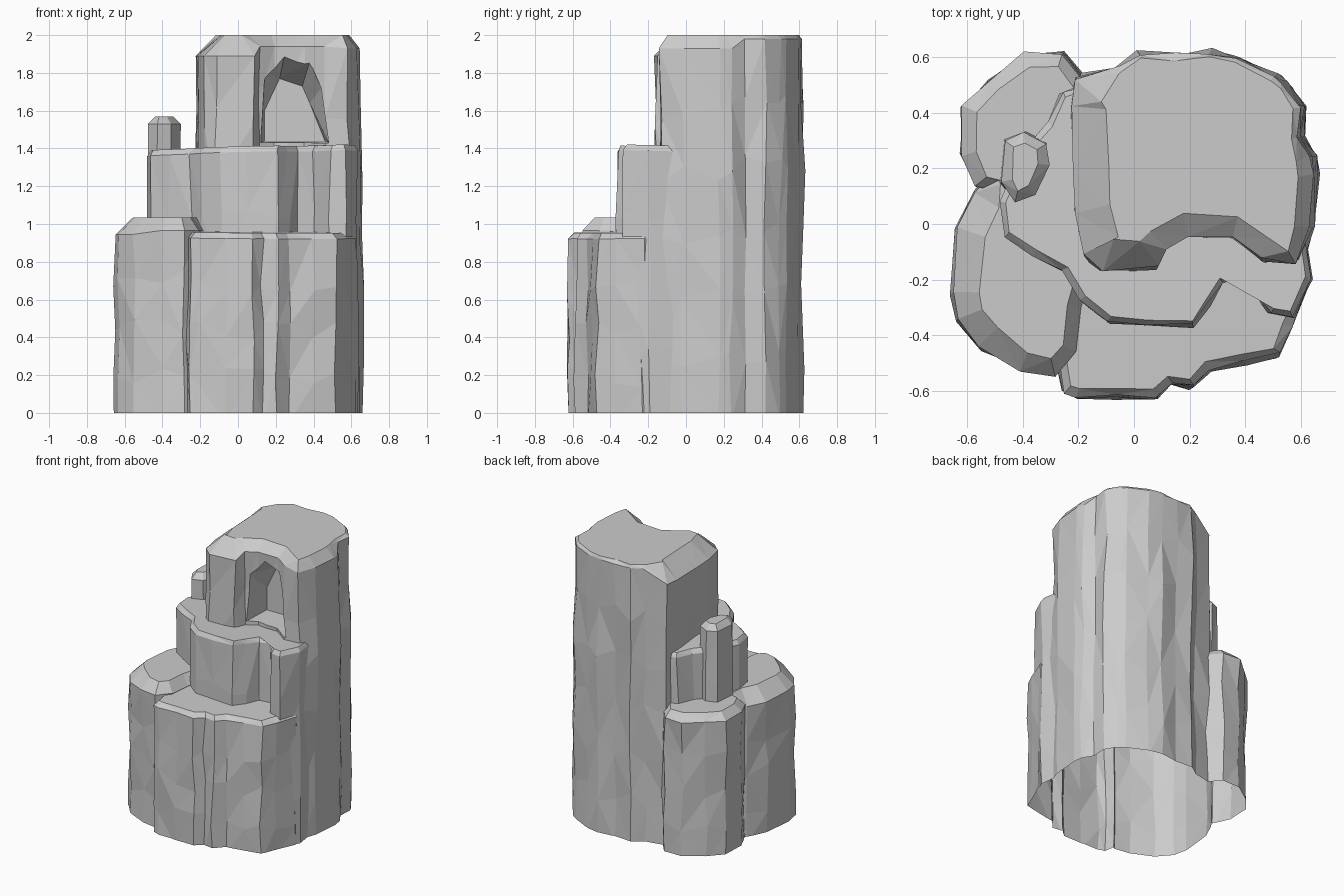
import bpy, bmesh, random
from mathutils import Vector

if "Cube" in bpy.data.objects:
    bpy.data.objects.remove(bpy.data.objects["Cube"])

random.seed(4)


def inset(points, amounts):
    """Move each outline corner inwards along its averaged normal."""
    out = []
    for i, p in enumerate(points):
        a, b = points[i - 1], points[(i + 1) % len(points)]
        t = (p - a).normalized() + (b - p).normalized()
        out.append(p + Vector((-t.y, t.x)).normalized() * amounts[i])
    return out


def column(name, outline, top, rim, tilt=(0, 0), rough=0.012, rings=5, lean=0.0):
    """Rough rock column; rim(x, y) gives drop and inset of the worn top edge."""
    pts = [Vector(p) for p in outline]
    worn = [rim(p.x, p.y) for p in pts]
    bm = bmesh.new()
    levels = []
    for k in range(rings):
        f = k / (rings - 1)
        # lean pulls the right wall in near the top
        pull = lean * max(0, f - 0.65) / 0.35
        ring = []
        for p, w in zip(pts, worn):
            j = 0 if k == 0 else rough
            height = top + tilt[0] * p.x + tilt[1] * p.y - w[0]
            z = -0.05 + (height + 0.05) * f
            if 0 < k < rings - 1:
                z += random.uniform(-0.06, 0.06)
            ring.append(bm.verts.new((p.x * (1 - (pull if p.x > 0 else 0)) + random.uniform(-j, j) - 0.002,
                                      p.y + random.uniform(-j, j), z)))
        levels.append(ring)
    levels.append([bm.verts.new((q.x * (1 - (lean if q.x > 0 else 0)), q.y,
                                 top + tilt[0] * q.x + tilt[1] * q.y))
                   for q in inset(pts, [w[1] for w in worn])])
    n = len(pts)
    for lo, hi in zip(levels, levels[1:]):
        for i in range(n):
            bm.faces.new((lo[i], lo[(i + 1) % n], hi[(i + 1) % n], hi[i]))
    bm.faces.new(levels[-1])
    bm.faces.new(levels[0][::-1])
    return finish(name, bm)


def finish(name, bm):
    bmesh.ops.triangulate(bm, faces=bm.faces[:])
    bmesh.ops.recalc_face_normals(bm, faces=bm.faces[:])
    me = bpy.data.meshes.new(name)
    bm.to_mesh(me)
    bm.free()
    ob = bpy.data.objects.new(name, me)
    bpy.context.collection.objects.link(ob)
    return ob


def combine(base, other, operation):
    mod = base.modifiers.new("join", 'BOOLEAN')
    mod.operation, mod.solver, mod.object = operation, 'EXACT', other
    bpy.context.view_layer.objects.active = base
    bpy.ops.object.modifier_apply(modifier=mod.name)
    bpy.data.objects.remove(other)


def tower_rim(x, y):
    if y > 0.3 and x > -0.1:
        return 0.02, 0.02
    if x > 0.55:
        return 0.07, 0.05
    if 0.1 < x and y < 0:
        return 0.06, 0.08
    return 0.11, 0.13 if x < -0.17 else 0.12


# tall back tower, worn more at the front and left of its top
tower = column("rock_tower", [
    (-0.17, -0.11), (-0.12, -0.165), (0.09, -0.16), (0.12, -0.08), (0.20, -0.04),
    (0.36, -0.05), (0.48, -0.13), (0.60, -0.14), (0.645, -0.02), (0.66, 0.17),
    (0.65, 0.24), (0.605, 0.31), (0.61, 0.42), (0.56, 0.50), (0.52, 0.53), (0.38, 0.60),
    (0.28, 0.62), (0.15, 0.605), (0.02, 0.615), (-0.06, 0.56), (-0.21, 0.53), (-0.23, 0.42),
    (-0.22, 0.20), (-0.215, 0.05)], 2.0, tower_rim, rings=7, lean=0.035)

# middle shelf with a notch towards its right end
shelf = column("middle_shelf", [
    (-0.48, 0.08), (-0.465, -0.04), (-0.36, -0.11), (-0.25, -0.17), (-0.19, -0.27),
    (-0.09, -0.35), (0.05, -0.365), (0.22, -0.365), (0.27, -0.29), (0.32, -0.21),
    (0.40, -0.19), (0.49, -0.32), (0.57, -0.33), (0.635, -0.19), (0.60, 0.05),
    (0.0, 0.30), (-0.17, 0.50), (-0.26, 0.47), (-0.31, 0.36), (-0.40, 0.26)],
    1.40, lambda x, y: (0.03, 0.02), tilt=(0.02, -0.03), rough=0.009)

# spire on the left, standing clear of the shelf behind it
spire = column("left_spire", [
    (-0.475, 0.15), (-0.43, 0.08), (-0.35, 0.11), (-0.305, 0.21), (-0.315, 0.29),
    (-0.39, 0.33), (-0.465, 0.30)], 1.57, lambda x, y: (0.04, 0.04), rough=0.006)

# front ledge
front = column("front_ledge", [
    (-0.27, -0.50), (-0.25, -0.60), (-0.20, -0.62), (-0.06, -0.62), (0.08, -0.62),
    (0.13, -0.575), (0.21, -0.585), (0.27, -0.52), (0.40, -0.495), (0.52, -0.47),
    (0.56, -0.37), (0.625, -0.23), (0.50, 0.03), (-0.20, 0.03)],
    0.965, lambda x, y: (0.03, 0.03), tilt=(-0.01, 0.02))

# front left ledge
left = column("left_ledge", [
    (-0.57, 0.11), (-0.63, -0.02), (-0.655, -0.25), (-0.635, -0.35), (-0.55, -0.45),
    (-0.40, -0.52), (-0.28, -0.54), (-0.20, -0.46), (-0.18, -0.30), (-0.10, 0.02),
    (-0.30, 0.16), (-0.50, 0.20)],
    1.035, lambda x, y: (0.09, 0.10) if x < -0.5 else (0.07, 0.06))

# back left ledge
back = column("back_left_ledge", [
    (-0.25, 0.61), (-0.39, 0.61), (-0.52, 0.52), (-0.61, 0.42), (-0.615, 0.25),
    (-0.56, 0.13), (-0.30, 0.07), (-0.07, 0.31), (-0.17, 0.51)],
    1.02, lambda x, y: (0.05, 0.05))

# arched alcove cutter, narrowing towards the back
bm = bmesh.new()
near = [(0.12, 1.43), (0.48, 1.43), (0.44, 1.72), (0.38, 1.86), (0.25, 1.91), (0.14, 1.78)]
far = [(0.14, 1.44), (0.46, 1.44), (0.38, 1.64), (0.34, 1.73), (0.22, 1.77), (0.14, 1.60)]
a = [bm.verts.new((x, -0.17, z)) for x, z in near]
m = [bm.verts.new((x, -0.08, z)) for x, z in near]
b = [bm.verts.new((x, 0.13, z)) for x, z in far]
for lo, hi in ((a, m), (m, b)):
    for i in range(6):
        bm.faces.new((lo[i], lo[(i + 1) % 6], hi[(i + 1) % 6], hi[i]))
bm.faces.new(a[::-1])
bm.faces.new(b)
alcove = finish("alcove_cutter", bm)
alcove.hide_render = True

for part in (shelf, spire, front, left, back):
    combine(tower, part, 'UNION')
combine(tower, alcove, 'DIFFERENCE')

# open, level underside
bm = bmesh.new()
bm.from_mesh(tower.data)
bmesh.ops.bisect_plane(bm, geom=bm.verts[:] + bm.edges[:] + bm.faces[:],
                       plane_co=(0, 0, 0), plane_no=(0, 0, 1), clear_inner=True)
bmesh.ops.triangulate(bm, faces=bm.faces[:])
bm.to_mesh(tower.data)
bm.free()
